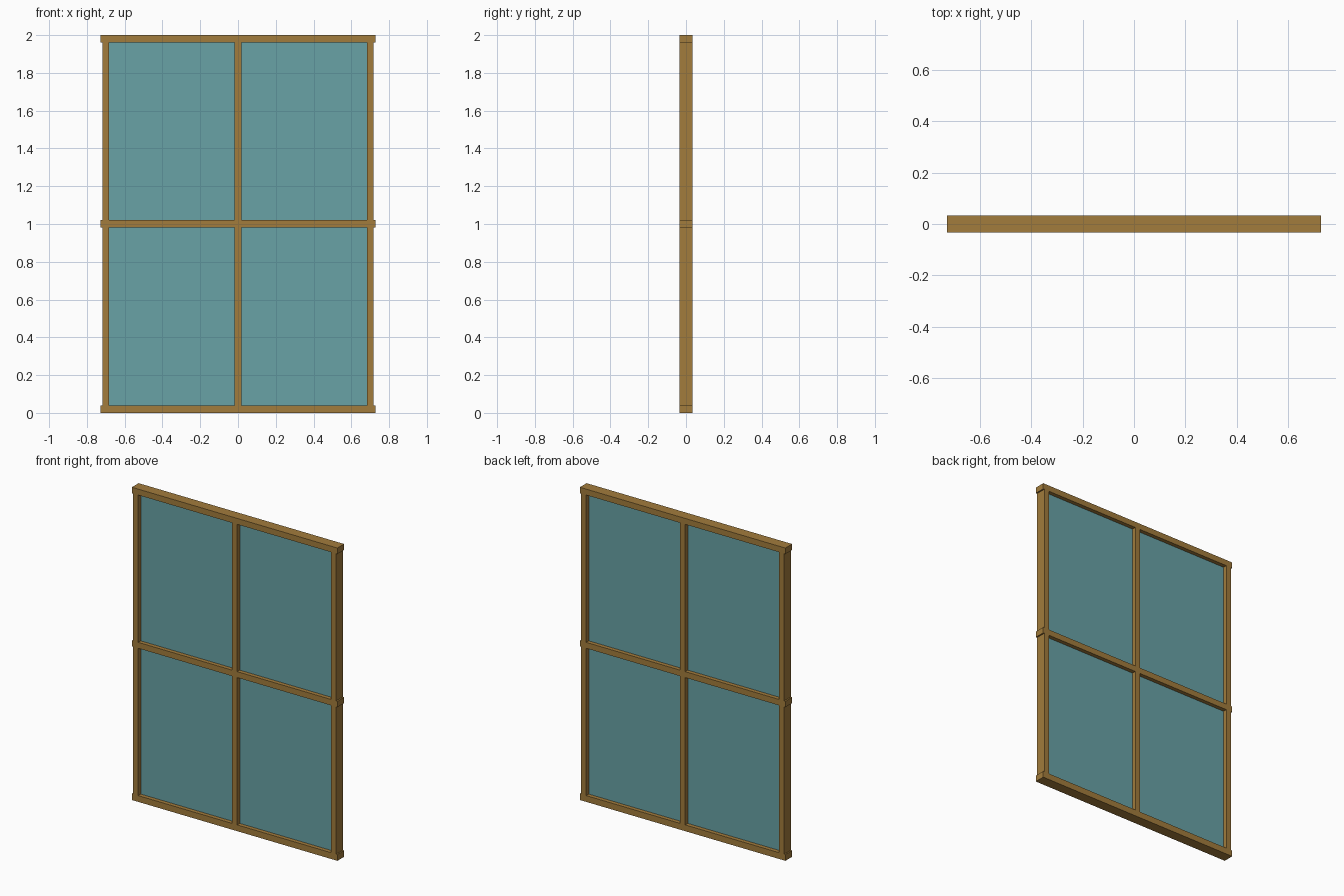
import bpy

cube = bpy.data.objects.get("Cube")
if cube:
    bpy.data.objects.remove(cube, do_unlink=True)


def material(name, rgb):
    mat = bpy.data.materials.new(name)
    mat.use_nodes = True
    color = (*rgb, 1.0)
    mat.diffuse_color = color
    mat.node_tree.nodes["Principled BSDF"].inputs["Base Color"].default_value = color
    return mat


def box(name, x, y, z, mat):
    """Box spanning the given (low, high) ranges."""
    spans = (x, y, z)
    bpy.ops.mesh.primitive_cube_add(size=1, location=[(a + b) / 2 for a, b in spans])
    obj = bpy.context.object
    obj.name = name
    obj.scale = [b - a for a, b in spans]
    bpy.ops.object.transform_apply(location=False, rotation=False, scale=True)
    obj.data.materials.append(mat)
    return obj


wood = material("brown wood", (0.36, 0.20, 0.045))
glass = material("teal glass", (0.14, 0.36, 0.38))

HALF_WIDTH = 0.727
DEPTH = (-0.034, 0.034)
GLASS_DEPTH = (-0.008, 0.008)
STILE_IN, STILE_OUT = 0.682, 0.718
MUNTIN = 0.018

# Horizontal rails, slightly overhanging the stiles
rails = {"bottom": (0, 0.04), "middle": (0.982, 1.02), "top": (1.962, 2)}
for name, z in rails.items():
    box(name + "_rail", (-HALF_WIDTH, HALF_WIDTH), DEPTH, z, wood)

# Uprights and panes fill each row between two rails
rows = {"lower": (rails["bottom"][1], rails["middle"][0]),
        "upper": (rails["middle"][1], rails["top"][0])}
for row, z in rows.items():
    box(row + "_centre_bar", (-MUNTIN, MUNTIN), DEPTH, z, wood)
    for side, s in (("left", 1), ("right", -1)):
        box(f"{row}_{side}_stile", sorted((s * STILE_IN, s * STILE_OUT)), DEPTH, z, wood)
        box(f"{row}_{side}_pane", sorted((s * MUNTIN, s * STILE_IN)), GLASS_DEPTH, z, glass)
